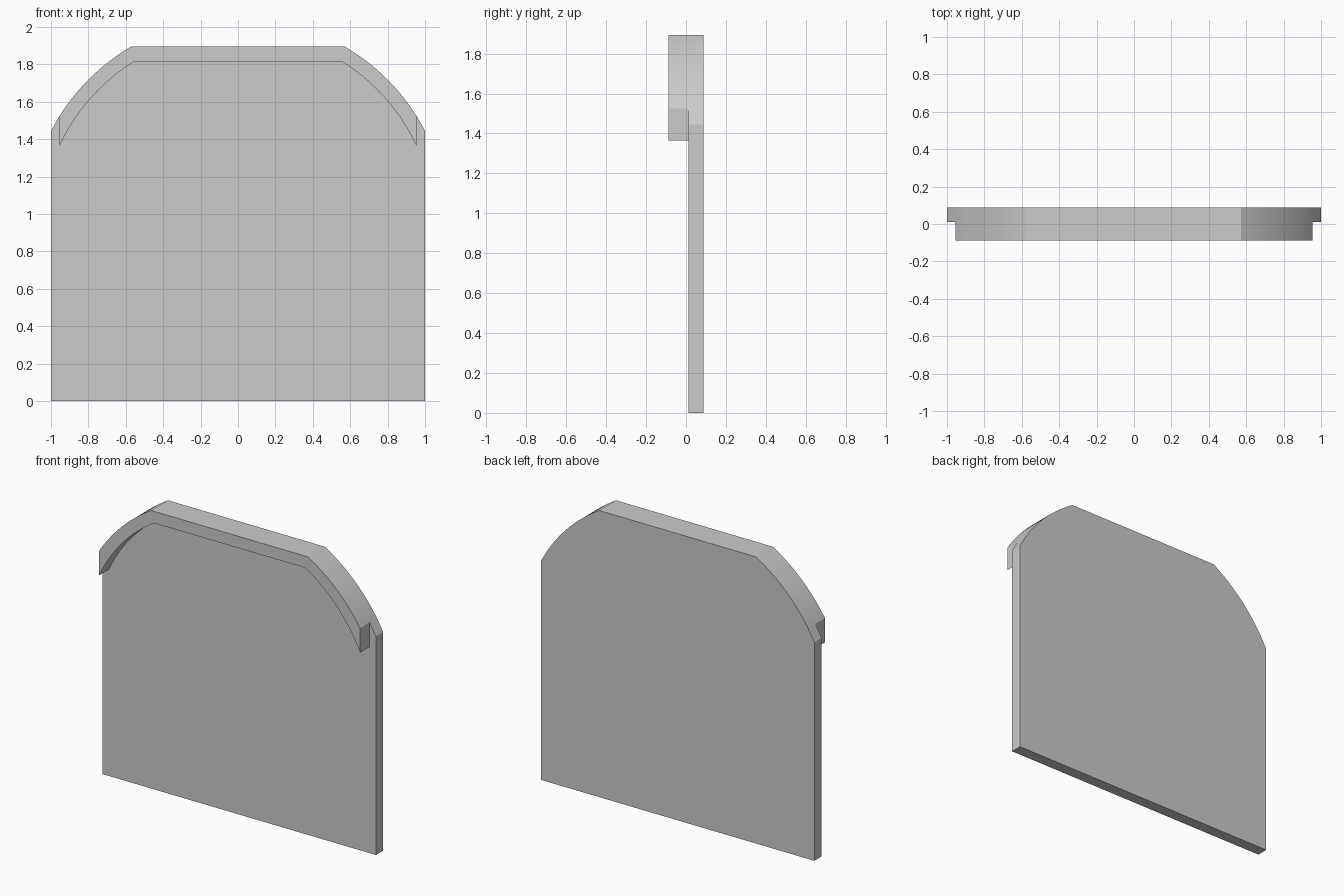
import bpy, bmesh, math

cube = bpy.data.objects.get("Cube")
if cube:
    bpy.data.objects.remove(cube, do_unlink=True)

BACK, FACE, FRONT = 0.088, 0.012, -0.088   # depth planes
CENTRE_Z = 0.922                           # shared centre of both arcs
OUTER_R, INNER_R = 1.1285, 1.0515
RIM_X, STEPS = 0.954, 14

grey = bpy.data.materials.new("plain_grey")
grey.use_nodes = True
colour = (0.6, 0.6, 0.6, 1.0)
grey.diffuse_color = colour
grey.node_tree.nodes["Principled BSDF"].inputs["Base Color"].default_value = colour


def arch(radius, x_low, x_high):
    """Points from the right foot over the flat top to the left foot."""
    a, b = math.acos(x_low / radius), math.acos(x_high / radius)
    angles = [a + (b - a) * i / STEPS for i in range(STEPS + 1)]
    half = [(radius * math.cos(t), CENTRE_Z + radius * math.sin(t)) for t in angles]
    return half + [(-x, z) for x, z in reversed(half)]


outer = arch(OUTER_R, RIM_X, 0.573)
inner = arch(INNER_R, RIM_X, 0.553)
shoulder = CENTRE_Z + math.sqrt(OUTER_R ** 2 - 1)
right_side, left_side = [(1, 0), (1, shoulder)], [(-1, shoulder), (-1, 0)]

bm = bmesh.new()


def ring(points, y):
    return [bm.verts.new((x, y, z)) for x, z in points]


# Panel: back outline, side walls, and the field below the rim
outline = right_side + outer + left_side
back, face = ring(outline, BACK), ring(outline, FACE)
inner_verts = ring(inner, FACE)
bm.faces.new(back)
count = len(outline)
for i in range(count):
    j = (i + 1) % count
    bm.faces.new((back[i], back[j], face[j], face[i]))
bm.faces.new(face[:3] + inner_verts + face[-3:])

# Rim: curved band raised forward from the panel
band = bm.faces.new(face[2:-2] + inner_verts[::-1])
raised = bmesh.ops.extrude_face_region(bm, geom=[band])["geom"]
verts = [g for g in raised if isinstance(g, bmesh.types.BMVert)]
bmesh.ops.translate(bm, verts=verts, vec=(0, FRONT - FACE, 0))
if band.is_valid:
    bmesh.ops.delete(bm, geom=[band], context='FACES_ONLY')
bmesh.ops.recalc_face_normals(bm, faces=bm.faces[:])

mesh = bpy.data.meshes.new("arched_panel_with_rim")
bm.to_mesh(mesh)
bm.free()
mesh.materials.append(grey)
panel = bpy.data.objects.new("arched_panel_with_rim", mesh)
bpy.context.collection.objects.link(panel)

# Smooth arcs, sharp corners
bpy.ops.object.select_all(action='DESELECT')
panel.select_set(True)
bpy.context.view_layer.objects.active = panel
bpy.ops.object.shade_smooth_by_angle(angle=math.radians(25))
